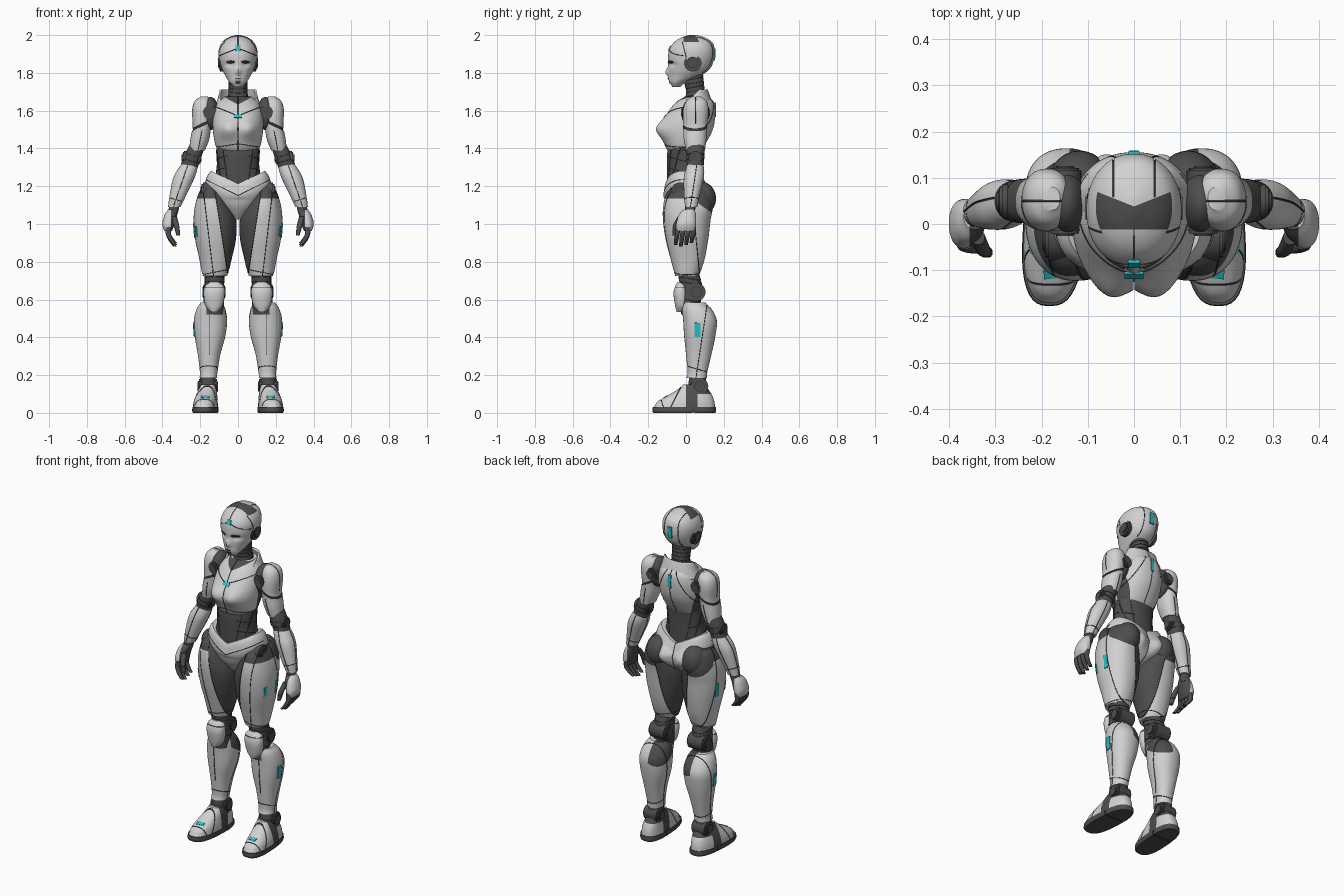
import bpy, bmesh, math
from math import exp, pi
from mathutils import Vector, Matrix
from mathutils.bvhtree import BVHTree

if "Cube" in bpy.data.objects:
    bpy.data.objects.remove(bpy.data.objects["Cube"])

# ---------- flat colours ----------
def material(name, rgb):
    m = bpy.data.materials.new(name)
    m.diffuse_color = (*rgb, 1)
    m.use_nodes = True
    m.node_tree.nodes["Principled BSDF"].inputs["Base Color"].default_value = m.diffuse_color
    return m

MATS = [material("light_grey_shell", (.64, .64, .65)), material("dark_grey_frame", (.075, .075, .077)),
        material("black_seam", (.045, .045, .046)), material("cyan_light", (.02, .52, .55))]
LIGHT, DARK, SEAM, CYAN = range(4)

# ---------- helpers ----------
def finish(name, bm, base=None, mirror=True, solid=0):
    if base is not None:
        for f in bm.faces:
            f.material_index = base
    me = bpy.data.meshes.new(name)
    bm.to_mesh(me)
    bm.free()
    for m in MATS:
        me.materials.append(m)
    ob = bpy.data.objects.new(name, me)
    bpy.context.collection.objects.link(ob)
    if solid:
        ob.modifiers.new("Solidify", 'SOLIDIFY').thickness = solid
    if mirror:
        ob.modifiers.new("Mirror", 'MIRROR')
    return ob

def S(co, no, cond=None, w=.002):
    """Seam: a plane, where it shows, and its half width."""
    return Vector(co), Vector(no).normalized(), cond, w

def loft(name, keys, base=LIGHT, rule=None, seams=(), cuts=(), warp=None,
         centre=False, sub=6, n=40, p=2.2, cap=True, solid=0):
    """Smooth skin through cross-sections (z, x centre, half width, y front, y back)."""
    ks = [Vector(k) for k in keys]
    ks = [2 * ks[0] - ks[1]] + ks + [2 * ks[-1] - ks[-2]]
    secs = []
    for i in range(1, len(ks) - 2):
        a, b, c, d = ks[i - 1:i + 3]
        for j in range(sub + (i == len(ks) - 3)):
            t = j / sub
            secs.append((2*b + (c - a)*t + (2*a - 5*b + 4*c - d)*t*t + (3*b - a - 3*c + d)*t**3) / 2)
    bm = bmesh.new()
    rings = []
    for z, xc, hw, yf, yb in secs:
        ring = []
        for k in range(n):
            c, s = math.cos(2*pi*k/n), math.sin(2*pi*k/n)
            x = xc + max(hw, .002) * math.copysign(abs(c)**(2/p), c)
            y = (yf + yb)/2 + (yb - yf)/2 * math.copysign(abs(s)**(2/p), s)
            v = Vector((x, y, z))
            ring.append(bm.verts.new(warp(v) if warp else v))
        rings.append(ring)
    for r, q in zip(rings, rings[1:]):
        for k in range(n):
            bm.faces.new((r[k], r[(k+1) % n], q[(k+1) % n], q[k]))
    if cap:
        bm.faces.new(rings[0])
        bm.faces.new(rings[-1])
    bmesh.ops.recalc_face_normals(bm, faces=bm.faces)
    tree = BVHTree.FromBMesh(bm)
    def slice_at(co, no, clear=False):
        bmesh.ops.bisect_plane(bm, geom=bm.verts[:] + bm.edges[:] + bm.faces[:], dist=1e-5,
                               plane_co=co, plane_no=no, clear_inner=clear)
    if centre:
        slice_at((0, 0, 0), (1, 0, 0), True)
    for co, no in cuts:
        slice_at(co, no)
    for co, no, _, w in seams:
        slice_at(co + no*w, no)
        slice_at(co - no*w, no)
    grooves = []
    for f in bm.faces:
        c = f.calc_center_median()
        f.material_index = rule(c) if rule else base
        if any(abs((c - co).dot(no)) < w and (not cond or cond(c)) for co, no, cond, w in seams):
            f.material_index = SEAM
            grooves.append(f)
    if grooves:
        bmesh.ops.inset_region(bm, faces=grooves, thickness=.0005, depth=-.003,
                               use_boundary=False, use_even_offset=False)
    finish(name, bm, solid=solid)
    return tree

def disc(name, loc, r, depth, mat, axis='X'):
    bm = bmesh.new()
    rot = Matrix.Rotation(pi/2, 4, 'Y' if axis == 'X' else 'X')
    bmesh.ops.create_cone(bm, cap_ends=True, segments=28, radius1=r, radius2=r, depth=depth,
                          matrix=Matrix.Translation(loc) @ rot)
    rims = [e for e in bm.edges if any(len(f.verts) > 4 for f in e.link_faces)]
    bmesh.ops.bevel(bm, geom=rims, offset=min(r, depth)*.15, segments=2, affect='EDGES')
    finish(name, bm, mat)

def joint(name, loc, r, depth, step=.007):
    """Stepped hinge: dark drum, black ring, dark hub."""
    disc(name + "_drum", loc, r, depth, DARK)
    disc(name + "_ring", loc, r*.75, depth + step, SEAM)
    disc(name + "_hub", loc, r*.62, depth + 2*step, DARK)

def ball(name, loc, radii, mat):
    bm = bmesh.new()
    bmesh.ops.create_uvsphere(bm, u_segments=28, v_segments=18, radius=1,
                              matrix=Matrix.Translation(loc) @ Matrix.Diagonal((*radii, 1)))
    finish(name, bm, mat)

def plate(name, tree, p, w, h, mat=CYAN, round_=False, mirror=True, lift=-.002):
    """Thin plate laid on the nearest point of a surface."""
    loc, no = tree.find_nearest(Vector(p))[:2]
    if not mirror:
        loc.x = no.x = 0
        no.normalize()
    up = (Vector((0, 0, 1)) - no*no.z).normalized()
    m = Matrix((up.cross(no), up, no)).transposed().to_4x4()
    m = Matrix.Translation(loc + no*lift) @ m @ Matrix.Diagonal((w, h, 1, 1))
    bm = bmesh.new()
    r = .5 if round_ else .5**.5
    bmesh.ops.create_cone(bm, cap_ends=True, segments=16 if round_ else 4, radius1=r, radius2=r,
                          depth=.009, matrix=m @ Matrix.Rotation(0 if round_ else pi/4, 4, 'Z'))
    finish(name, bm, mat, mirror)

def bump(v, x, sx, z, sz):
    return exp(-((abs(v.x) - x)/sx)**2 - ((v.z - z)/sz)**2)

# ---------- head ----------
def face(v):
    if v.y < 0:
        v.y += .012*bump(v, .045, .024, 1.845, .014) - .018*bump(v, 0, .014, 1.805, .022)
        v.y -= .006*bump(v, 0, .02, 1.768, .01)
    return v

head = loft("head", [(1.725, 0, .022, -.072, -.03), (1.75, 0, .045, -.086, 0), (1.78, 0, .064, -.09, .07),
    (1.82, 0, .085, -.092, .125), (1.87, 0, .1, -.095, .148), (1.92, 0, .102, -.09, .152),
    (1.96, 0, .085, -.065, .14), (1.985, 0, .056, -.03, .105), (2, 0, .015, .015, .06)],
    warp=face, centre=True, sub=8, n=72, p=2.1,
    rule=lambda c: DARK if -.012 < c.y < .038 + .4*c.x and c.z > 1.963 else LIGHT,
    cuts=[((0, -.012, 0), (0, 1, 0)), ((0, .038, 0), (-.4, 1, 0)), ((0, 0, 1.963), (0, 0, 1))],
    seams=[S((0, 0, 0), (1, 0, 0), lambda c: c.z > 1.93 and c.y < 0, .0015),
           S((0, 0, 1.93), (.4, 0, 1), lambda c: c.y < -.01),
           S((0, -.01, 1.93), (0, 1, .25), lambda c: 1.88 < c.z < 1.963),
           S((.045, 0, 0), (1, 0, 0), lambda c: c.y > .06 and c.z > 1.8)])
plate("eye", head, (.051, -.1, 1.845), .05, .016, SEAM, True, lift=0)
plate("mouth", head, (0, -.12, 1.768), .03, .006, DARK, True, False)
plate("chin_insert", head, (0, -.1, 1.742), .024, .012, DARK, False, False)
plate("forehead_light", head, (0, -.1, 1.937), .026, .028, CYAN, False, False, 0)
plate("back_head_light", head, (0, .2, 1.895), .026, .065, CYAN, False, False, -.001)
joint("ear", (.087, .035, 1.855), .047, .024, .006)

# ---------- neck and collar ----------
loft("neck", [(1.6, 0, .085, -.03, .12), (1.65, 0, .062, -.008, .11), (1.7, 0, .05, 0, .1),
    (1.75, 0, .05, -.01, .095), (1.8, 0, .05, -.01, .09)], DARK, centre=True,
    seams=[S((0, 0, 1.65 + .022*i), (0, -.2, 1)) for i in range(6)])

def collar_slope(v):
    v.z -= max(0, .07 - v.y)*1.0*(v.z - 1.62)/.09
    return v
loft("collar", [(1.62, 0, .125, -.055, .145), (1.67, 0, .108, -.035, .13), (1.712, 0, .1, -.02, .115)],
     warp=collar_slope, centre=True, cap=False, solid=.01)

# ---------- torso ----------
def bust(v):
    if v.y < 0:
        v.y -= .042*bump(v, .056, .062, 1.505, .055)
    return v
front = lambda c: c.y < 0
def chest_colour(c):
    if c.y < .05 and c.z > 1.632 + .55*c.x:
        return DARK
    return DARK if c.y > 0 and c.x > .075 + .35*(c.z - 1.385) else LIGHT
chest = loft("chest", [(1.385, 0, .1, -.095, .075), (1.42, 0, .12, -.112, .1), (1.5, 0, .133, -.124, .142),
    (1.58, 0, .132, -.1, .155), (1.64, 0, .11, -.058, .15), (1.675, 0, .07, -.005, .12)],
    warp=bust, centre=True, sub=8, n=64, rule=chest_colour,
    cuts=[((0, 0, 0), (0, 1, 0)), ((.075, 0, 1.385), (1, 0, -.35)), ((0, 0, 1.632), (-.55, 0, 1))],
    seams=[S((0, 0, 0), (1, 0, 0), None, .0015), S((0, 0, 1.572), (-.4, 0, 1), front),
           S((0, 0, 1.425), (.15, 0, 1), front), S((.06, 0, 1.6), (1, 0, .5), lambda c: c.y > 0)])
plate("chest_light", chest, (0, -.115, 1.572), .042, .02, CYAN, False, False, 0)
plate("back_light", chest, (0, .2, 1.605), .02, .075, CYAN, False, False, -.001)

loft("abdomen", [(1.15, 0, .13, -.09, .09), (1.22, 0, .128, -.1, .085), (1.3, 0, .113, -.101, .083),
    (1.37, 0, .115, -.1, .082), (1.42, 0, .117, -.09, .085)], DARK, centre=True,
    seams=[S((x, 0, 1.2), (1, 0, -.15)) for x in (.05, .085)] +
          [S((0, 0, z), (0, .3, 1), lambda c: c.x > .05) for z in (1.27, 1.33)])

def hips(v):
    v.z -= .07*max(0, 1 - abs(v.x)/.14)*min(1, max(0, (v.z - 1.13)/.1))
    if v.y > 0:
        v.y += .042*bump(v, .072, .055, 1.12, .06)
    return v
def hip_colour(c):
    if c.z > 1.205:
        return LIGHT
    return LIGHT if c.x < (.04 + .7*(c.z - 1.03) if c.y < 0 else .085) else DARK
loft("pelvis", [(1.025, 0, .025, -.045, .045), (1.06, 0, .065, -.075, .095), (1.1, 0, .11, -.1, .115),
    (1.15, 0, .155, -.115, .122), (1.2, 0, .176, -.12, .12), (1.25, 0, .165, -.115, .11),
    (1.28, 0, .145, -.105, .1)], warp=hips, centre=True, n=64, rule=hip_colour,
    cuts=[((0, 0, 1.205), (0, 0, 1)), ((.04, 0, 1.03), (1, 0, -.7)), ((0, 0, 0), (0, 1, 0)), ((.085, 0, 0), (1, 0, 0))],
    seams=[S((0, 0, 0), (1, 0, 0), lambda c: c.y > 0, .0015), S((0, 0, 1.15), (-.5, 0, 1), front)])
ball("seat_pad", (.118, .083, 1.135), (.07, .076, .088), DARK)
joint("hip_joint", (.15, -.03, 1.17), .05, .085)

# ---------- legs ----------
def thigh_colour(c):
    inner = (c.x - .055)*.38 - (c.z - .74)*.06 < 0
    seat = c.y > .05 and c.z > 1.12 - .7*(c.y - .05)
    return DARK if inner or seat or c.z > 1.135 else LIGHT
thigh = loft("thigh", [(.725, .122, .064, -.057, .067), (.75, .121, .072, -.064, .078), (.82, .119, .087, -.083, .1),
    (.92, .119, .108, -.108, .118), (1.02, .122, .113, -.122, .13), (1.1, .133, .094, -.12, .142),
    (1.17, .143, .062, -.1, .12), (1.205, .145, .035, -.06, .085)], n=56, rule=thigh_colour,
    cuts=[((.055, 0, .74), (.38, 0, -.06)), ((0, .05, 1.12), (0, .7, 1)), ((0, .05, 0), (0, 1, 0)),
          ((0, 0, 1.135), (0, 0, 1))],
    seams=[S((.055, 0, .74), (.38, 0, -.06)), S((.15, 0, .9), (1, 0, -.12), front),
           S((0, .05, .95), (0, 1, .1), lambda c: c.x > .12), S((0, 0, .77), (.2, 0, 1))])
plate("thigh_side_light", thigh, (.3, .052, .96), .022, .08, lift=-.001)
plate("thigh_front_light", thigh, (.23, -.06, .96), .016, .055, lift=-.001)
loft("knee_core", [(.52, .133, .055, -.025, .07), (.6, .128, .055, -.03, .08), (.68, .125, .052, -.035, .085),
    (.76, .123, .056, -.045, .06)], DARK, seams=[S((0, 0, z), (0, .2, 1)) for z in (.6, .69, .715)])
joint("knee_joint", (.127, .055, .64), .048, .11)
loft("kneecap", [(.535, .127, .02, -.05, .0), (.57, .127, .046, -.058, .01), (.63, .126, .056, -.066, .01),
    (.67, .125, .05, -.058, .005), (.692, .125, .025, -.045, 0)], seams=[S((0, 0, .665), (0, 0, 1))])
shin = loft("shin", [(.185, .157, .046, .003, .11), (.22, .155, .047, .008, .114), (.31, .153, .06, 0, .135),
    (.41, .148, .082, -.01, .156), (.49, .146, .088, -.015, .163), (.55, .143, .076, -.02, .135),
    (.585, .14, .055, -.015, .1)], n=48,
    rule=lambda c: DARK if c.z > .575 - .6*c.y + .5*(c.x - .14) and c.y > .03 and c.x < .14 else LIGHT,
    cuts=[((.14, 0, .575), (-.5, .6, 1)), ((0, .03, 0), (0, 1, 0)), ((.14, 0, 0), (1, 0, 0))],
    seams=[S((.15, 0, 0), (1, 0, 0), front), S((0, .085, .4), (0, 1, -.15)), S((0, 0, .25), (0, .3, 1))])
plate("shin_light", shin, (.3, .052, .435), .03, .075, lift=-.001)

# ---------- feet ----------
def toe_out(v):
    v.x -= .06*v.y
    return v
loft("ankle_core", [(.08, .165, .045, .01, .11), (.14, .16, .042, .012, .11), (.22, .156, .038, .02, .1)], DARK)
joint("ankle_joint", (.16, .072, .14), .046, .095)
loft("sole", [(0, .172, .064, -.172, .155), (.01, .172, .068, -.178, .16), (.03, .172, .067, -.176, .158)],
     DARK, warp=toe_out, sub=3, p=2.7, seams=[S((0, .04, 0), (0, 1, 0), lambda c: c.z < .02, .006)])
foot = loft("foot_shell", [(.028, .172, .065, -.172, .154), (.06, .171, .062, -.15, .15), (.09, .168, .056, -.1, .14),
    (.12, .163, .049, -.05, .122), (.15, .16, .04, -.015, .1)], warp=toe_out, p=2.5,
    rule=lambda c: DARK if 0 < c.y < .06 or (c.y > 0 and c.z > .1) else LIGHT,
    cuts=[((0, 0, 0), (0, 1, 0)), ((0, .06, 0), (0, 1, 0)), ((0, 0, .1), (0, 0, 1))],
    seams=[S((0, -.125, .05), (0, 1, .3)), S((0, -.045, .1), (0, 1, -.5))])
plate("foot_light", foot, (.173, -.112, .092), .044, .02)

# ---------- arms ----------
ball("shoulder_socket", (.145, .045, 1.585), (.043, .068, .088), DARK)
disc("shoulder_hub", (.15, .05, 1.59), .036, .142, DARK, 'Y')
disc("shoulder_hub_cap", (.15, .05, 1.59), .022, .152, DARK, 'Y')
loft("upper_arm", [(1.39, .217, .042, 0, .1), (1.45, .202, .05, -.012, .108), (1.52, .191, .049, -.015, .112),
    (1.6, .188, .055, -.015, .12), (1.65, .185, .045, 0, .11), (1.675, .178, .018, .03, .08)],
    seams=[S((.19, 0, 1.525), (.5, 0, 1), None, .006), S((.2, 0, 1.45), (1, 0, .2), lambda c: c.z < 1.5),
           S((0, .05, 1.6), (0, 1, 0), lambda c: c.z > 1.54)])
loft("elbow_core", [(1.27, .268, .044, .01, .09), (1.35, .243, .048, .002, .097), (1.43, .21, .04, .005, .1)], DARK,
     seams=[S((0, 0, z), (-.3, 0, 1)) for z in (1.26, 1.29)])
joint("elbow_joint", (.245, .05, 1.35), .036, .092)
loft("forearm", [(1.09, .337, .033, -.004, .06), (1.14, .322, .042, -.01, .07), (1.24, .288, .056, -.012, .094),
    (1.295, .265, .05, 0, .095), (1.33, .254, .034, .012, .085)],
    seams=[S((.29, 0, 1.24), (1, 0, .35)), S((0, .04, 1.2), (0, 1, -.15)), S((.33, 0, 1.13), (-.3, 0, 1))])

# ---------- hands ----------
loft("wrist", [(1.05, .346, .026, -.01, .045), (1.12, .332, .028, 0, .055)], DARK, n=24)
loft("palm", [(1.078, .343, .026, -.012, .045), (1.05, .355, .033, -.037, .052), (1.0, .368, .033, -.052, .054),
    (.962, .37, .02, -.052, .047)], n=32, rule=lambda c: DARK if c.x < .356 else LIGHT,
    cuts=[((.356, 0, 0), (1, 0, 0))], seams=[S((0, 0, 1.045), (.3, 0, 1))])
for i in range(4):
    y, d = -.043 + .028*i, .01*abs(i - 1)
    loft(f"finger_{i + 1}", [(.985, .366, .015, y - .013, y + .013), (.95, .369, .014, y - .016, y + .01),
        (.915 + d/2, .356, .013, y - .02, y + .004), (.88 + d, .333, .01, y - .022, y - .003)], DARK, n=14, sub=4,
        seams=[S((0, 0, z), (-.2, 0, 1)) for z in (.95, .918)])
loft("thumb", [(1.04, .338, .015, -.045, -.012), (.99, .326, .015, -.07, -.042), (.94, .316, .01, -.073, -.05)],
     DARK, n=14, seams=[S((0, 0, .975), (0, 0, 1))])

# ---------- smooth shading with sharp panel edges ----------
for ob in bpy.context.collection.objects:
    ob.select_set(True)
    bpy.context.view_layer.objects.active = ob
bpy.ops.object.shade_smooth_by_angle(angle=math.radians(35))
